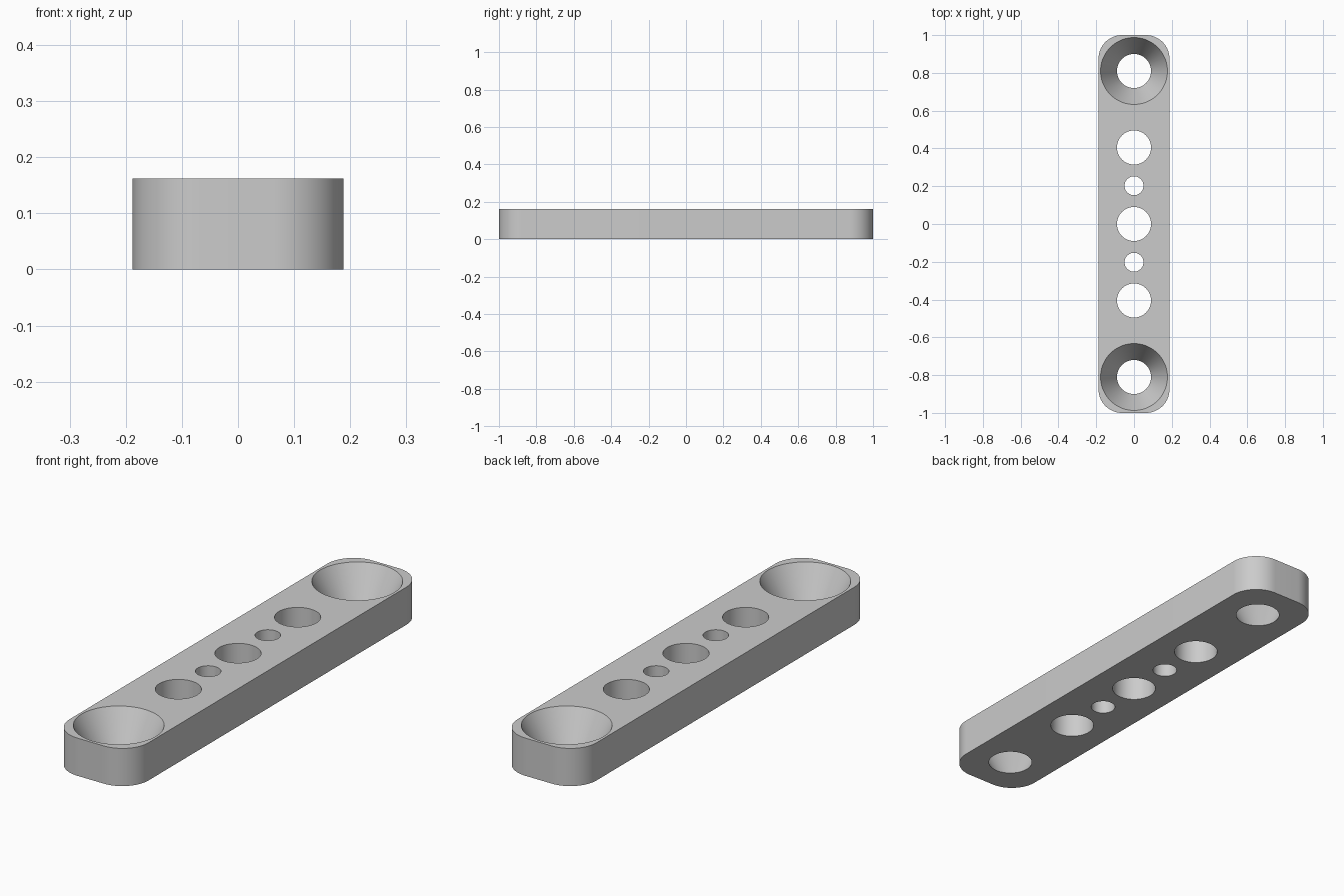
import bpy
import bmesh
from math import radians

cube = bpy.data.objects.get("Cube")
if cube:
    bpy.data.objects.remove(cube, do_unlink=True)

HALF_W, HALF_L, HEIGHT = 0.188, 1.0, 0.162
CORNER, SEGMENTS = 0.125, 96
PITCH = 0.2025
LARGE, SMALL, SINK = 0.09, 0.05, 0.177

grey = bpy.data.materials.new("plain grey")
grey.use_nodes = True
colour = (0.6, 0.6, 0.6, 1)
grey.diffuse_color = colour
grey.node_tree.nodes["Principled BSDF"].inputs["Base Color"].default_value = colour


def add_object(name, bm):
    mesh = bpy.data.meshes.new(name)
    bm.to_mesh(mesh)
    bm.free()
    obj = bpy.data.objects.new(name, mesh)
    bpy.context.collection.objects.link(obj)
    return obj


# Bar: a box with rounded vertical corners
bm = bmesh.new()
bmesh.ops.create_cube(bm, size=1)
for v in bm.verts:
    v.co.x *= 2 * HALF_W
    v.co.y *= 2 * HALF_L
    v.co.z = (v.co.z + 0.5) * HEIGHT
uprights = [e for e in bm.edges if abs(e.verts[0].co.z - e.verts[1].co.z) > HEIGHT / 2]
bmesh.ops.bevel(bm, geom=uprights, offset=CORNER, segments=20, profile=0.5, affect='EDGES')
bar = add_object("drilled_bar", bm)
bar.data.materials.append(grey)

# Drills: each tapers from its bottom to its top radius, overshooting both faces
holes = [(0, LARGE, LARGE)]
for side in (-1, 1):
    holes += [(side * PITCH, SMALL, SMALL),
              (side * PITCH * 2, LARGE, LARGE),
              (side * PITCH * 4, LARGE, SINK)]
bm = bmesh.new()
for y, low, high in holes:
    over = 0.1
    flare = (high - low) * over
    made = bmesh.ops.create_cone(bm, cap_ends=True, segments=SEGMENTS,
                                 radius1=low - flare, radius2=high + flare,
                                 depth=HEIGHT * (1 + 2 * over))
    bmesh.ops.translate(bm, verts=made["verts"], vec=(0, y, HEIGHT / 2))
drills = add_object("hole_drills", bm)
drills.data.materials.append(grey)
drills.hide_render = True

# Cut the holes, then discard the drills
cut = bar.modifiers.new("holes", 'BOOLEAN')
cut.operation = 'DIFFERENCE'
cut.solver = 'EXACT'
cut.object = drills
bpy.ops.object.select_all(action='DESELECT')
bpy.context.view_layer.objects.active = bar
bar.select_set(True)
bpy.ops.object.modifier_apply(modifier=cut.name)
bpy.data.objects.remove(drills, do_unlink=True)

# Smooth walls with sharp rims
bpy.ops.object.shade_smooth_by_angle(angle=radians(30))
